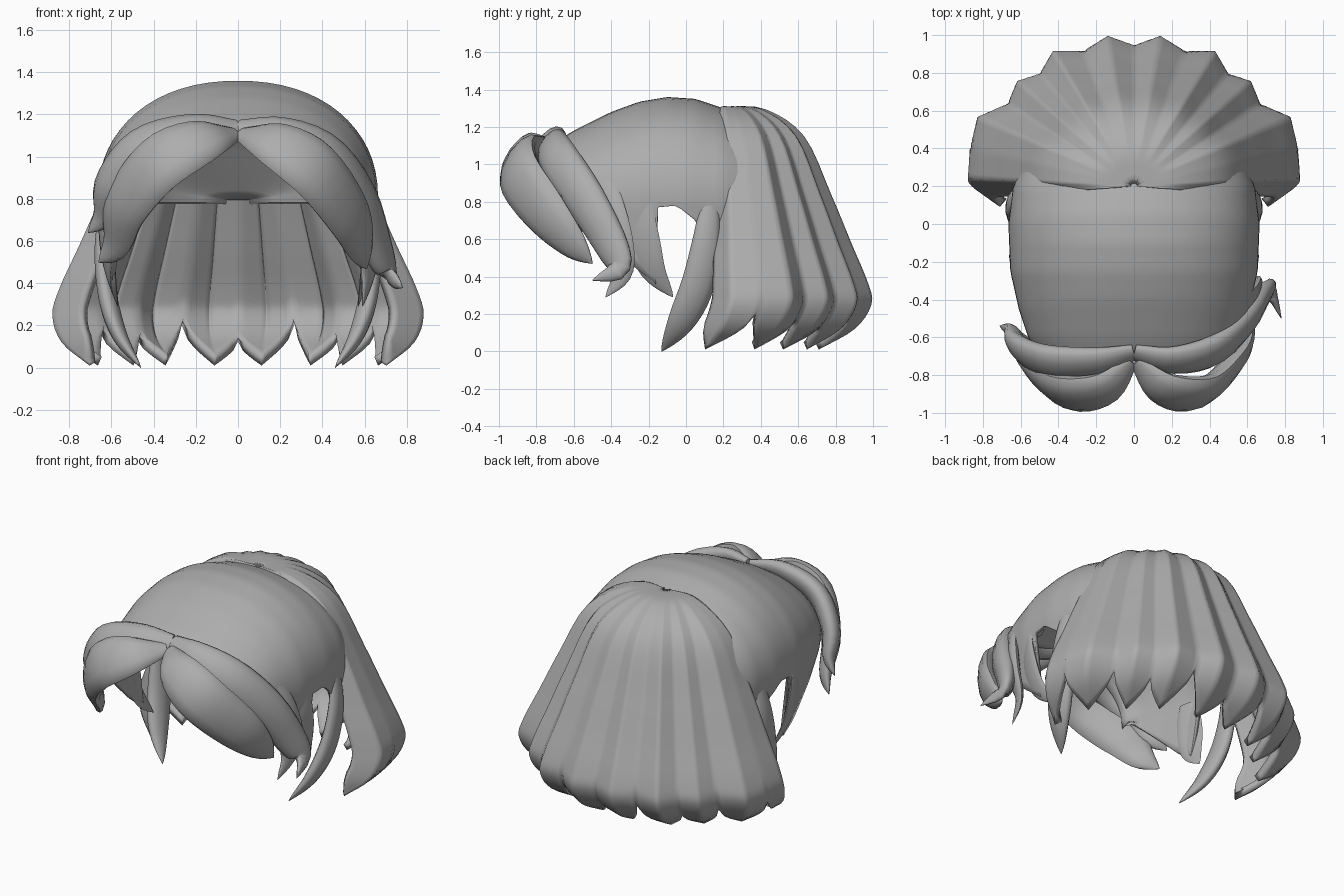
import bpy, bmesh, math
from mathutils import Vector

cube = bpy.data.objects.get("Cube")
if cube:
    bpy.data.objects.remove(cube)

hair = bpy.data.materials.new("hair grey")
hair.use_nodes = True
tone = (0.42, 0.42, 0.42, 1)
hair.diffuse_color = tone
hair.node_tree.nodes["Principled BSDF"].inputs["Base Color"].default_value = tone
HEAD = Vector((0, 0, 0.55))


def curve(pts, t):
    """Smooth interpolation through points, t from 0 to 1."""
    pts = [Vector(p) for p in pts]
    f = min(max(t, 0), 1) * (len(pts) - 1)
    i = min(int(f), len(pts) - 2)
    u = f - i
    b, c = pts[i], pts[i + 1]
    a = pts[i - 1] if i else b * 2 - c
    d = pts[i + 2] if i + 2 < len(pts) else c * 2 - b
    return 0.5 * (2 * b + (c - a) * u + (2 * a - 5 * b + 4 * c - d) * u**2
                  + (3 * b - 3 * c + d - a) * u**3)


def lookup(table, y):
    """Piecewise linear value at y."""
    for (a, p), (b, q) in zip(table, table[1:]):
        if y <= b:
            return p + (q - p) * max(0, (y - a) / (b - a))
    return table[-1][1]


def finish(name, bm, angle):
    mesh = bpy.data.meshes.new(name)
    bm.to_mesh(mesh)
    bm.free()
    obj = bpy.data.objects.new(name, mesh)
    bpy.context.collection.objects.link(obj)
    mesh.materials.append(hair)
    bpy.ops.object.select_all(action="DESELECT")
    obj.select_set(True)
    bpy.context.view_layer.objects.active = obj
    bpy.ops.object.shade_smooth_by_angle(angle=math.radians(angle))
    return obj


def sheet(name, rows, thickness):
    """Grid of points turned into a shell that thickens inward."""
    bm = bmesh.new()
    grid = [[bm.verts.new(p) for p in row] for row in rows]
    for r, s in zip(grid, grid[1:]):
        for j in range(len(r) - 1):
            bm.faces.new((r[j], r[j + 1], s[j + 1], s[j]))
    bm.normal_update()
    if sum(f.normal.dot(f.calc_center_median() - HEAD) for f in bm.faces) < 0:
        bmesh.ops.reverse_faces(bm, faces=bm.faces)
    mod = finish(name, bm, 75).modifiers.new("thickness", "SOLIDIFY")
    mod.thickness = thickness
    mod.offset = -1


def lock(name, path, width, depth, root=0.45, belly=0.4):
    """Pointed strand: a lens section swept along a path."""
    bm = bmesh.new()
    rings, steps, sides = [], 22, 12
    for i in range(steps + 1):
        t = i / steps
        p = curve(path, t)
        tan = (curve(path, min(t + 0.02, 1)) - curve(path, max(t - 0.02, 0))).normalized()
        side = tan.cross(p - HEAD).normalized()
        out = side.cross(tan).normalized()
        if t < belly:
            k = root + (1 - root) * math.sin(t / belly * math.pi / 2)
        else:
            k = max(0.02, math.cos((t - belly) / (1 - belly) * math.pi / 2) ** 0.8)
        rings.append([bm.verts.new(p + side * (math.cos(a) * width * k / 2)
                                   + out * (math.sin(a) * depth * k / 2))
                      for a in (2 * math.pi * j / sides for j in range(sides))])
    for r, s in zip(rings, rings[1:]):
        for j in range(sides):
            n = (j + 1) % sides
            bm.faces.new((r[j], r[n], s[n], s[j]))
    bm.faces.new(rings[0])
    bm.faces.new(rings[-1])
    bmesh.ops.recalc_face_normals(bm, faces=bm.faces)
    finish(name, bm, 60)


# Scalp cap: arches along y with straight sides, cut up around the ears
top = [(-0.7, 1.12), (-0.6, 1.18), (-0.4, 1.28), (-0.25, 1.335), (-0.1, 1.36), (0.05, 1.35),
       (0.2, 1.3), (0.35, 1.22), (0.5, 1.1), (0.62, 0.94), (0.72, 0.81)]
half = [(-0.7, 0.5), (-0.6, 0.56), (-0.45, 0.61), (-0.25, 0.655), (0, 0.665), (0.2, 0.64),
        (0.35, 0.57), (0.5, 0.45), (0.6, 0.34), (0.68, 0.2), (0.72, 0.06)]
hem = [(-0.7, 0.85), (-0.5, 0.66), (-0.3, 0.47), (-0.16, 0.36), (-0.15, 0.77), (-0.05, 0.78),
       (0.05, 0.7), (0.1, 0.62), (0.25, 0.62), (0.35, 0.8), (0.72, 0.8)]
stations = sorted([-0.7 + 1.42 * i / 40 for i in range(41)] + [-0.16, -0.15])
rows = []
for y in stations:
    h, w, b = lookup(top, y), lookup(half, y), lookup(hem, y)
    right = []
    for i in range(17):
        a = math.pi / 2 * i / 16
        right.append((w * math.sin(a) ** 0.92, y, 0.8 + (h - 0.8) * math.cos(a) ** 0.9))
    for i in range(1, 7):
        z = 0.8 + (b - 0.8) * i / 6
        right.append((w * (1 - 0.2 * max(0, 0.8 - z)), y, z))
    rows.append([(-x, yy, z) for x, yy, z in right[:0:-1]] + right)
sheet("scalp_cap", rows, 0.025)

# Long back hair: ridges and valleys fan out from the crown, ending in curled tips
fan = [(0, 0.95, 0.87), (0.14, 1.0, 1), (0.27, 0.92, 0.79), (0.43, 0.92, 1), (0.5, 0.8, 0.86),
       (0.62, 0.76, 1), (0.67, 0.64, 0.82), (0.83, 0.57, 1), (0.87, 0.4, 0.8),
       (0.88, 0.24, 1), (0.74, 0.14, 0.84)]
fan = [(-x, y, e) for x, y, e in fan[:0:-1]] + fan
fall = [(0.02, 1.31, 0), (0.28, 1.295, 0), (0.54, 1.15, 0), (0.72, 0.84, 0), (0.86, 0.57, 0),
        (0.96, 0.38, 0), (1.0, 0.25, 0), (0.95, 0.12, 0), (0.8, 0.01, 0)]
columns = []
for n in range(6 * (len(fan) - 1) + 1):
    i = min(n // 6, len(fan) - 2)
    a, b, k = Vector(fan[i]), Vector(fan[i + 1]), n / 6 - i
    x, y, _ = a.lerp(b, k)
    # Leaf-shaped hem: round shoulders between narrow gaps
    rise = k if b.z > a.z else 1 - k
    end = min(a.z, b.z) + abs(a.z - b.z) * rise ** 0.6
    column = []
    for j in range(33):
        t = end * j / 32
        rho, z, _ = curve(fall, t)
        forward = 0.13 * max(0, (t - 0.7) / 0.3) ** 1.5
        column.append((x * rho, 0.2 + (y - 0.2) * rho - forward, z))
    columns.append(column)
sheet("back_hair", columns, 0.045)

# Strands in front of and behind each ear
for side, s in (("left", 1), ("right", -1)):
    lock(side + "_ear_lock", [(s * 0.61, 0.13, 0.85), (s * 0.64, 0.11, 0.6), (s * 0.62, 0.06, 0.35),
                              (s * 0.56, -0.03, 0.15), (s * 0.46, -0.13, 0)], 0.18, 0.09, 0.5, 0.55)
    lock(side + "_sideburn", [(s * 0.63, -0.24, 0.8), (s * 0.625, -0.23, 0.62),
                              (s * 0.605, -0.18, 0.44), (s * 0.57, -0.07, 0.29)], 0.18, 0.04, 0.7)
lock("left_temple_lock", [(0.25, -0.56, 1.13), (0.48, -0.51, 1.0), (0.59, -0.43, 0.8),
                          (0.63, -0.36, 0.58), (0.61, -0.34, 0.42), (0.59, -0.43, 0.29)], 0.2, 0.07)

# Swept fringe, parted in the middle
lock("left_front_fringe", [(0.01, -0.73, 1.11), (0.16, -0.87, 1.07), (0.36, -0.89, 0.94),
                           (0.52, -0.74, 0.73), (0.585, -0.6, 0.57), (0.61, -0.5, 0.47)], 0.31, 0.13, 0.25)
lock("left_rear_fringe", [(0, -0.68, 1.13), (0.2, -0.72, 1.11), (0.42, -0.67, 1.01),
                          (0.58, -0.53, 0.8), (0.67, -0.39, 0.55), (0.72, -0.36, 0.44),
                          (0.78, -0.5, 0.38)], 0.24, 0.13)
lock("right_front_fringe", [(-0.01, -0.73, 1.11), (-0.16, -0.87, 1.08), (-0.37, -0.89, 0.97),
                            (-0.53, -0.76, 0.77), (-0.58, -0.63, 0.59), (-0.66, -0.55, 0.5)], 0.31, 0.13, 0.25)
lock("right_rear_fringe", [(0, -0.68, 1.13), (-0.2, -0.73, 1.12), (-0.45, -0.73, 1.04),
                           (-0.6, -0.66, 0.87), (-0.64, -0.58, 0.72), (-0.71, -0.54, 0.64)], 0.24, 0.13)
